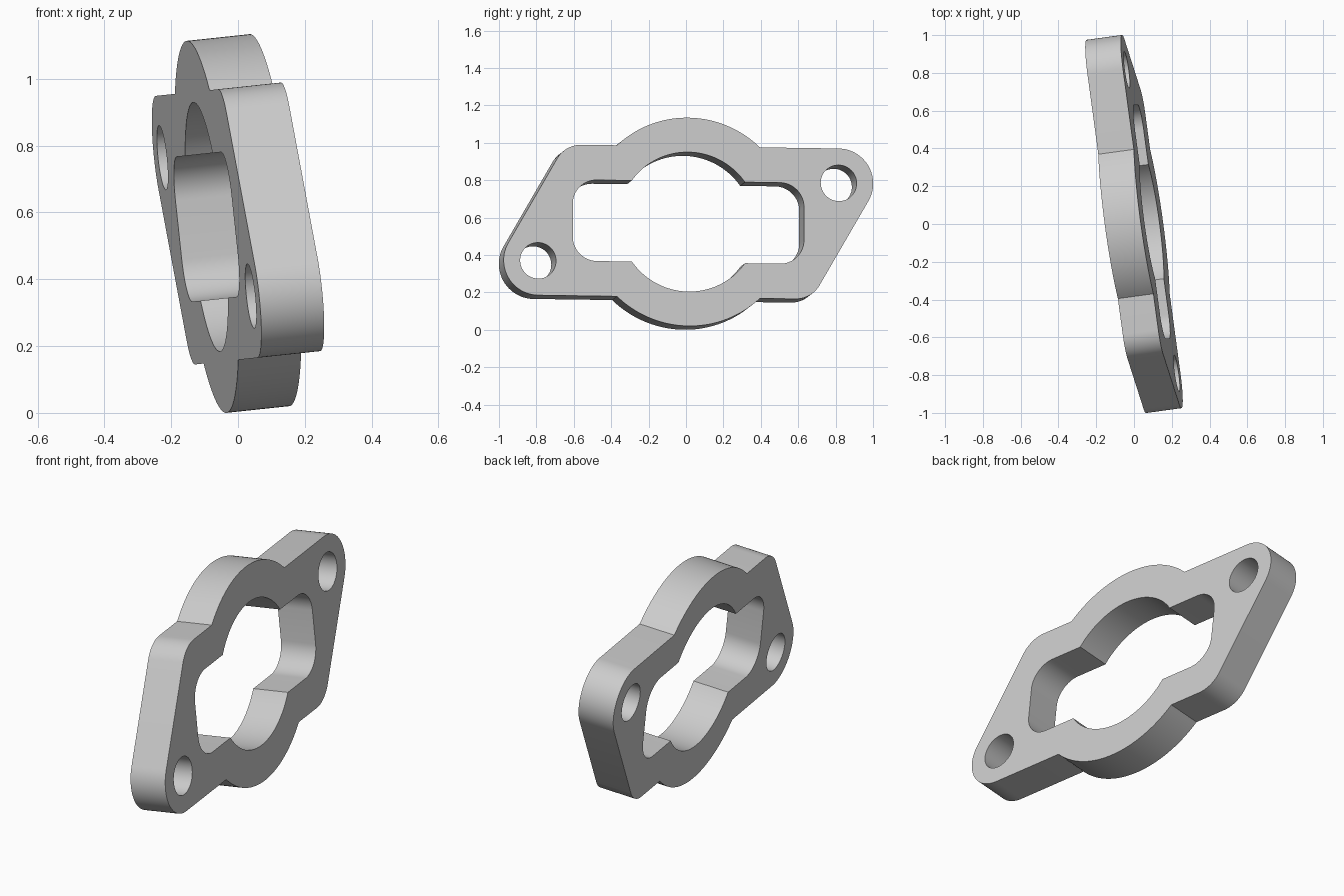
import bpy, bmesh, math
from mathutils import Matrix, Vector

cube = bpy.data.objects.get("Cube")
if cube:
    bpy.data.objects.remove(cube, do_unlink=True)

THICK = 0.191
HOLE = (0.811, 0.22)      # bolt hole centre (the other one is its negative)
END_R = 0.186             # rounding around the bolt holes
FLAT = 0.406              # half height of the straight edges
RING_R, BORE_R = 0.56, 0.375
SLOT_W, SLOT_H, SLOT_R = 0.624, 0.218, 0.13
CORNER_R = 0.15


def arc(cx, cy, r, a0, a1, n):
    """Points on an arc, angles in degrees."""
    return [(cx + r * math.cos(math.radians(a0 + (a1 - a0) * i / n)),
             cy + r * math.sin(math.radians(a0 + (a1 - a0) * i / n)))
            for i in range(n + 1)]


def both_halves(half):
    """Complete a profile by turning it half a revolution."""
    return half + [(-x, -y) for x, y in half]


# Outer outline: bolt lug, ring bulge, slanted corner
ring_a = math.degrees(math.asin(FLAT / RING_R))
slant = HOLE[0] * math.cos(math.pi / 6) - HOLE[1] * 0.5 + END_R
corner_v = -FLAT + CORNER_R
corner_u = (slant - CORNER_R + 0.5 * corner_v) / math.cos(math.pi / 6)
outer = both_halves(
    arc(*HOLE, END_R, -30, 90, 24)
    + arc(0, 0, RING_R, ring_a, 180 - ring_a, 40)
    + arc(-corner_u, -corner_v, CORNER_R, 90, 150, 14))

# Central opening: round bore merged with a rounded slot
bore_a = math.degrees(math.asin(SLOT_H / BORE_R))
su, sv = SLOT_W - SLOT_R, SLOT_H - SLOT_R
opening = both_halves(
    arc(su, sv, SLOT_R, 0, 90, 16)
    + arc(0, 0, BORE_R, bore_a, 180 - bore_a, 40)
    + arc(-su, sv, SLOT_R, 90, 180, 16))

# Bolt holes
holes = [arc(s * HOLE[0], s * HOLE[1], 0.097, 0, 360, 48)[:-1] for s in (1, -1)]

# Fill the profile and give it thickness
bm = bmesh.new()
edges = []
for loop in [outer, opening] + holes:
    vs = [bm.verts.new((x, y, -THICK / 2)) for x, y in loop]
    edges += [bm.edges.new((vs[i], vs[(i + 1) % len(vs)])) for i in range(len(vs))]
bmesh.ops.triangle_fill(bm, use_beauty=True, edges=edges, normal=(0, 0, 1))
ext = bmesh.ops.extrude_face_region(bm, geom=bm.faces[:], use_keep_orig=True)
bmesh.ops.translate(bm, vec=(0, 0, THICK),
                    verts=[g for g in ext["geom"] if isinstance(g, bmesh.types.BMVert)])
bmesh.ops.recalc_face_normals(bm, faces=bm.faces[:])

# Stand the plate up with its slight tilt
v = Vector((-0.106, 0, 0.994)).normalized()
n = Vector((0.985, 0.135, 0.105))
n = (n - v * n.dot(v)).normalized()
u = v.cross(n)
frame = Matrix((u, v, n)).transposed().to_4x4()
bm.transform(Matrix.Translation((0, 0, 0.567)) @ frame)

mesh = bpy.data.meshes.new("flange_plate")
bm.to_mesh(mesh)
bm.free()
plate = bpy.data.objects.new("flange_plate", mesh)
bpy.context.collection.objects.link(plate)

# Plain grey material
grey = bpy.data.materials.new("light grey")
grey.use_nodes = True
grey.diffuse_color = (0.6, 0.6, 0.6, 1)
grey.node_tree.nodes["Principled BSDF"].inputs["Base Color"].default_value = (0.6, 0.6, 0.6, 1)
mesh.materials.append(grey)

bpy.ops.object.select_all(action="DESELECT")
plate.select_set(True)
bpy.context.view_layer.objects.active = plate
bpy.ops.object.shade_smooth_by_angle(angle=math.radians(25))
